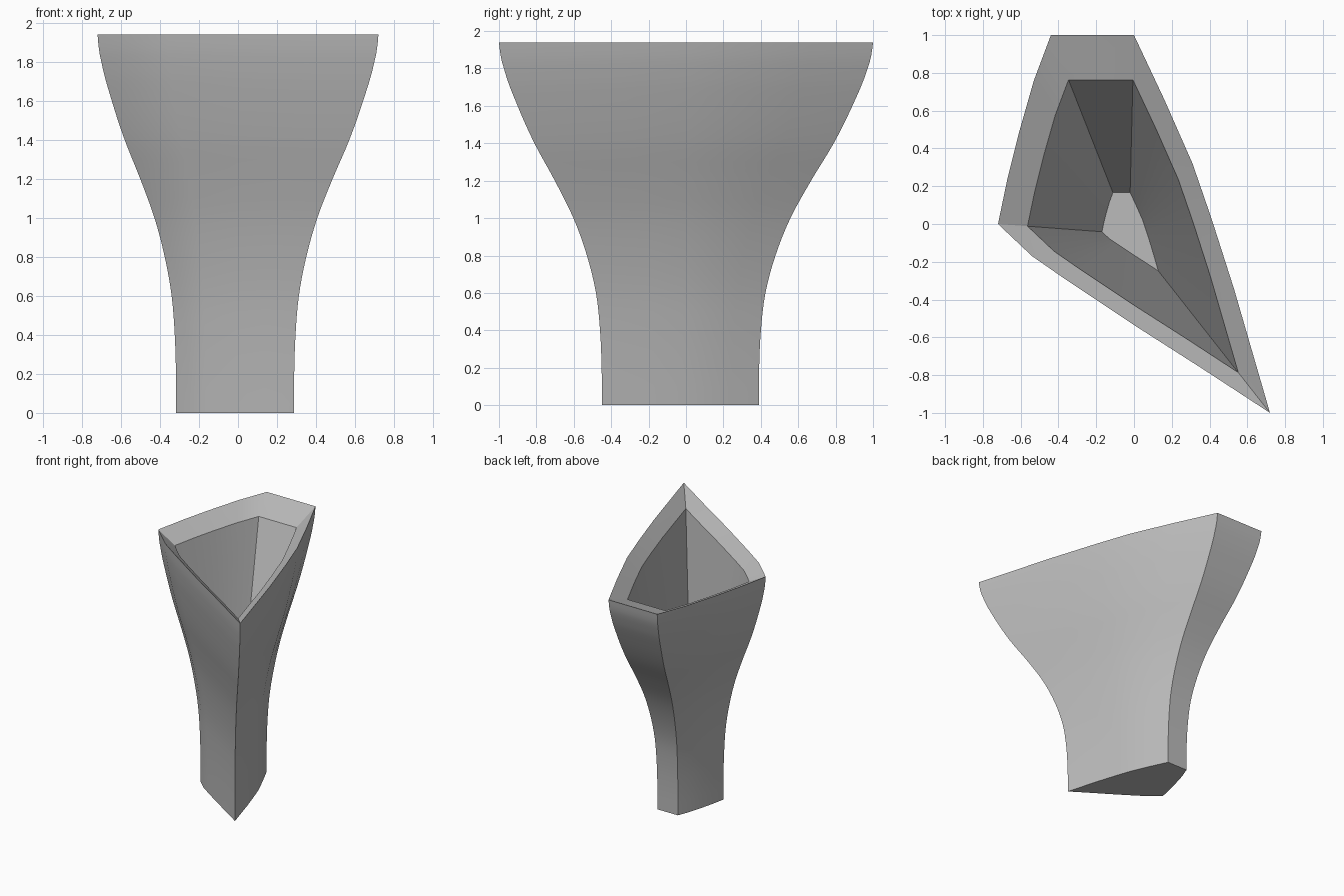
import bpy
import bmesh
import math

cube = bpy.data.objects.get("Cube")
if cube:
    bpy.data.objects.remove(cube, do_unlink=True)

# Plan outline at the top rim, counter-clockwise
OUTLINE = [(0, 1), (-0.44, 1), (-0.53, 0.76), (-0.61, 0.48), (-0.67, 0.24),
           (-0.72, 0), (-0.54, -0.17), (-0.36, -0.295), (0, -0.535),
           (0.36, -0.765), (0.72, -1), (0.53, -0.345), (0.41, 0.03),
           (0.31, 0.32), (0.16, 0.66)]

# Outer flare: outline scale at equal height steps, plus the rim height
FLARE = [0.42, 0.421, 0.43, 0.453, 0.504, 0.58, 0.685, 0.80, 0.895, 0.972, 1.0]
STEP = 0.2
RIM_Z = 1.94
LIP_Z, LIP_SCALE = 1.855, 0.775
FLOOR_Z, FLOOR_SCALE = 0.37, 0.207


def spline(a, b, c, d, t):
    """Smooth interpolation from b to c."""
    return b + 0.5 * t * (c - a + t * (2*a - 5*b + 4*c - d + t * (3*(b - c) + d - a)))


def outer_rings(sub=4):
    """Height and scale pairs from the base up to the rim."""
    rings = []
    last = len(FLARE) - 1
    for i in range(last):
        a, d = FLARE[max(i - 1, 0)], FLARE[min(i + 2, last)]
        for k in range(sub):
            t = k / sub
            z0 = i * STEP
            z1 = min(z0 + STEP, RIM_Z)
            rings.append((z0 + (z1 - z0) * t, spline(a, FLARE[i], FLARE[i + 1], d, t)))
    rings.append((RIM_Z, 1.0))
    return rings


def add_ring(bm, z, s):
    """Scaled outline, drifting slightly off centre as it narrows."""
    k = (1 - s) / 0.58
    return [bm.verts.new((x * s - 0.015 * k, y * s - 0.03 * k, z)) for x, y in OUTLINE]


# Flared outside, sloping lip and straight tapered hollow
rings = outer_rings()
for k in range(9):
    t = k / 8
    rings.append((LIP_Z + (FLOOR_Z - LIP_Z) * t,
                  LIP_SCALE + (FLOOR_SCALE - LIP_SCALE) * t))

bm = bmesh.new()
loops = [add_ring(bm, z, s) for z, s in rings]
n = len(OUTLINE)
for low, high in zip(loops, loops[1:]):
    for i in range(n):
        j = (i + 1) % n
        bm.faces.new((low[i], low[j], high[j], high[i]))
bm.faces.new(list(reversed(loops[0])))   # base
bm.faces.new(loops[-1])                  # hollow floor
bmesh.ops.recalc_face_normals(bm, faces=bm.faces)

mesh = bpy.data.meshes.new("flared_vase")
bm.to_mesh(mesh)
bm.free()
vase = bpy.data.objects.new("flared_vase", mesh)
bpy.context.collection.objects.link(vase)

# Plain grey finish
grey = bpy.data.materials.new("light_grey")
grey.use_nodes = True
colour = (0.5, 0.5, 0.5, 1)
grey.diffuse_color = colour
grey.node_tree.nodes["Principled BSDF"].inputs["Base Color"].default_value = colour
mesh.materials.append(grey)

bpy.ops.object.select_all(action='DESELECT')
vase.select_set(True)
bpy.context.view_layer.objects.active = vase
bpy.ops.object.shade_smooth_by_angle(angle=math.radians(30))
